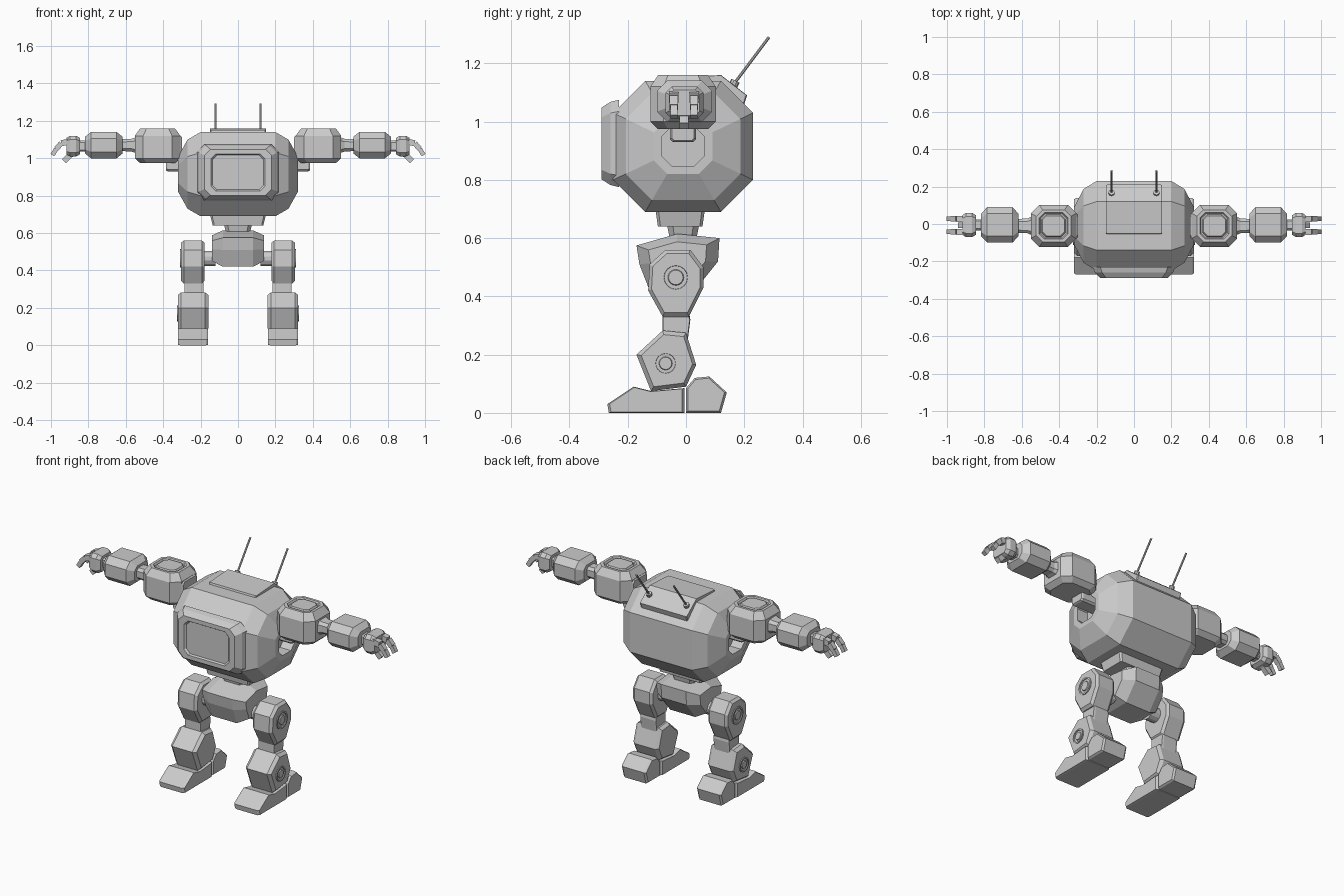
import bpy, bmesh
from math import cos, sin, pi
from mathutils import Vector

if "Cube" in bpy.data.objects:
    bpy.data.objects.remove(bpy.data.objects["Cube"])

shade = .6
grey = bpy.data.materials.new("plain grey")
grey.use_nodes = True
grey.diffuse_color = (shade, shade, shade, 1)
grey.node_tree.nodes["Principled BSDF"].inputs["Base Color"].default_value = grey.diffuse_color


def loft(name, rings, pair=False):
    """Skin a row of closed rings; pair makes a left and a right copy."""
    sides = {"left_": 1, "right_": -1} if pair else {"": 1}
    for prefix, flip in sides.items():
        bm = bmesh.new()
        rows = [[bm.verts.new((x * flip, y, z)) for x, y, z in ring] for ring in rings]
        for low, high in zip(rows, rows[1:]):
            for i in range(len(low)):
                bm.faces.new((low[i - 1], low[i], high[i], high[i - 1]))
        bm.faces.new(rows[0])
        bm.faces.new(rows[-1])
        bmesh.ops.recalc_face_normals(bm, faces=bm.faces)
        mesh = bpy.data.meshes.new(prefix + name)
        bm.to_mesh(mesh)
        bm.free()
        mesh.materials.append(grey)
        bpy.context.collection.objects.link(bpy.data.objects.new(prefix + name, mesh))


def place(axis, along, a, b):
    """Point from a distance along an axis and its two cross coordinates."""
    return {"x": (along, a, b), "y": (a, along, b), "z": (a, b, along)}[axis]


def stack(name, axis, centre, size, cut, steps, pair=False):
    """Cut-corner rectangle swept along an axis; steps are (position, scale)."""
    w, h = size[0] / 2, size[1] / 2
    outline = []
    for sa, sb in ((-1, -1), (1, -1), (1, 1), (-1, 1)):
        corner = [(sa * (w - cut), sb * h), (sa * w, sb * (h - cut))]
        outline += corner if sa == sb * -1 else corner[::-1]
    loft(name, [[place(axis, pos, centre[0] + a * scale, centre[1] + b * scale)
                 for a, b in outline] for pos, scale in steps], pair)


def pillow(name, axis, centre, size, cut, start, end, rim, shrink, pair=True):
    """Block whose two ends are chamfered."""
    steps = [(start, shrink), (start + rim, 1), (end - rim, 1), (end, shrink)]
    stack(name, axis, centre, size, cut, steps, pair)


def plate(name, profile, start, end, rim, shrink, pair=True):
    """Side profile of (y, z) points given width in x, with chamfered rims."""
    count = len(profile)
    my = sum(y for y, z in profile) / count
    mz = sum(z for y, z in profile) / count
    steps = ((start, shrink), (start + rim, 1), (end - rim, 1), (end, shrink))
    loft(name, [[(x, my + (y - my) * scale, mz + (z - mz) * scale) for y, z in profile]
                for x, scale in steps], pair)


def rod(name, start, end, width, sides=4):
    """Straight bar between two points, on both sides of the model."""
    start, end = Vector(start), Vector(end)
    along = (end - start).normalized()
    across = Vector((0, 1, 0)) if abs(along.y) < .01 else Vector((1, 0, 0))
    up = along.cross(across)
    radius = width / 2 / cos(pi / sides)
    angles = [(i + .5) * 2 * pi / sides for i in range(sides)]
    offsets = [(across * cos(t) + up * sin(t)) * radius for t in angles]
    loft(name, [[tip + off for off in offsets] for tip in (start, end)], True)


def disc(name, x, y, z, radius):
    """Round boss with a groove, on the outside of a leg."""
    rows = ((-.02, 1), (0, 1), (0, .82), (-.005, .8), (-.005, .55), (0, .5))
    angles = [i * pi / 8 for i in range(16)]
    loft(name, [[(x + dx, y + radius * k * cos(t), z + radius * k * sin(t))
                 for t in angles] for dx, k in rows], True)


# Body, stepping in to a recessed socket at each side
half = [(.2, 1), (.27, .82), (.3, .58), (.32, .42), (.32, .3), (.25, .3)]
whole = [(-x, scale) for x, scale in reversed(half)] + half
stack("body", "x", (-.01, .915), (.48, .45), .11, whole)

# Front window frame with sunken pane
frame = [(-.23, 1), (-.26, .95), (-.29, .82), (-.29, .66), (-.28, .62)]
stack("front_window", "y", (0, .925), (.44, .3), .04, frame)
stack("brow_strip", "y", (-.12, 1.05), (.12, .01), .002, [(-.26, 1), (-.23, 1)])

# Roof hatch and antennas
hatch = [(-.06, 1.12), (-.05, 1.15), (.12, 1.16), (.21, 1.09), (.2, 1.06), (.11, 1.12)]
plate("roof_hatch", hatch, -.15, .15, .005, .97, pair=False)
rod("antenna_base", (.12, .15, 1.1), (.12, .17, 1.14), .03, sides=10)
rod("antenna", (.12, .165, 1.13), (.12, .285, 1.29), .01, sides=8)

# Waist and pelvis
stack("waist", "z", (0, -.02), (.3, .17), .01, [(.64, .9), (.7, 1)])
stack("waist_pivot", "z", (0, -.01), (.15, .11), .02, [(.59, .8), (.645, 1)])
pelvis = [(-.17, .575), (-.03, .615), (.115, .6), (.11, .52),
          (.03, .42), (-.125, .42), (-.16, .51)]
plate("pelvis", pelvis, -.14, .14, .06, .7, pair=False)
rod("hip_axle", (.12, -.035, .465), (.19, -.035, .465), .08, sides=12)

# Thighs
thigh = [(-.07, .56), (.015, .56), (.06, .5), (.06, .43),
         (.01, .33), (-.08, .33), (-.13, .42), (-.125, .51)]
plate("thigh", thigh, .178, .305, .015, .88)
disc("hip_disc", .31, -.035, .465, .05)

# Knees and shins
knee = [(-.08, .35), (.01, .35), (.015, .32), (0, .2), (-.12, .2), (-.08, .28)]
plate("knee", knee, .185, .285, .01, .95)
shin = [(-.08, .283), (0, .275), (.035, .165), (0, .09), (-.12, .075), (-.17, .2)]
plate("shin", shin, .158, .322, .018, .86)
disc("shin_disc", .327, -.07, .17, .042)

# Feet, a sloped toe and a separate heel
toe = [(-.265, 0), (-.005, 0), (-.005, .085), (-.12, .075), (-.18, .09), (-.27, .03)]
plate("toe", toe, .16, .322, .012, .94)
heel = [(0, 0), (.12, 0), (.14, .07), (.08, .125), (.03, .12), (0, .085)]
plate("heel", heel, .163, .32, .01, .9)

# Shoulders with a raised, grooved cap
pillow("shoulder_axle", "x", (-.01, .965), (.09, .07), .01, .24, .385, .01, .85)
cap = [(.975, .77), (1, 1), (1.12, 1), (1.16, .76), (1.16, .63),
       (1.15, .58), (1.15, .53), (1.16, .48)]
stack("shoulder", "z", (.43, -.01), (.244, .225), .045, cap, pair=True)
stack("shoulder_plate", "x", (-.01, 1.07), (.155, .11), .015, [(.3, .8), (.32, 1)], pair=True)

# Elbows and forearms
stack("elbow", "x", (-.01, 1.07), (.105, .09), .02, [(.54, 1), (.57, .75), (.63, .7)], pair=True)
pillow("forearm", "x", (-.005, 1.07), (.19, .142), .035, .618, .817, .032, .64)

# Hands
pillow("wrist", "x", (-.005, 1.065), (.06, .06), .01, .81, .86, .01, .9)
pillow("palm", "x", (-.005, 1.065), (.13, .11), .02, .845, .918, .02, .8)


def finger(name, y, path, width):
    """Chain of bars that thins toward the tip."""
    for i, ((ax, az), (bx, bz)) in enumerate(zip(path, path[1:])):
        rod(f"{name}_joint_{i}", (ax, y, az), (bx, y, bz), width - i * .004)


reach = [(.9, 1.09), (.945, 1.08), (.972, 1.05), (.992, 1.017)]
finger("front_finger", -.042, reach, .032)
finger("back_finger", .028, reach, .032)
finger("thumb", -.007, [(.87, 1.035), (.895, 1.02), (.93, .985)], .034)
